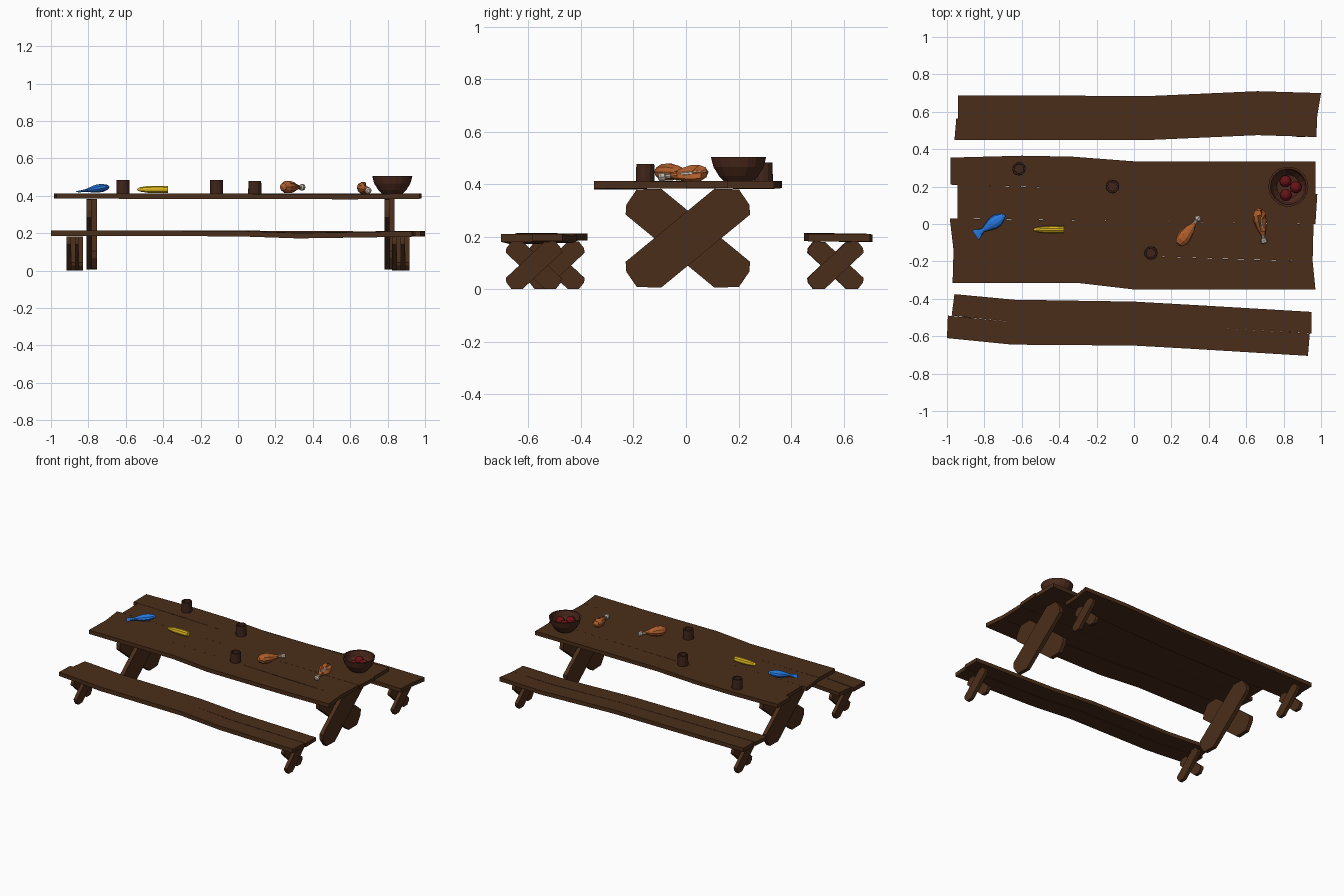
import bpy, bmesh
from math import sin, cos, pi, radians
from mathutils import Vector, Matrix

if "Cube" in bpy.data.objects:
    bpy.data.objects.remove(bpy.data.objects["Cube"])


def material(name, r, g, b):
    m = bpy.data.materials.new(name)
    m.diffuse_color = (r, g, b, 1)
    m.use_nodes = True
    m.node_tree.nodes["Principled BSDF"].inputs["Base Color"].default_value = m.diffuse_color
    return m


WOOD = material("wood", .07, .027, .01)
CUP = material("cup_wood", .05, .018, .01)
BOWL = material("bowl_wood", .07, .022, .012)
BLUE = material("fish_blue", .02, .19, .75)
YELLOW = material("corn_yellow", .72, .47, .015)
MEAT = material("meat", .42, .11, .025)
BONE = material("bone", .58, .5, .42)
RED = material("apple_red", .15, .006, .008)


def finish(bm, name, mat):
    bmesh.ops.remove_doubles(bm, verts=bm.verts, dist=1e-5)
    bmesh.ops.recalc_face_normals(bm, faces=bm.faces)
    me = bpy.data.meshes.new(name)
    bm.to_mesh(me)
    bm.free()
    me.materials.append(mat)
    ob = bpy.data.objects.new(name, me)
    bpy.context.collection.objects.link(ob)
    return ob


def skin(rings, name, mat):
    """Bridge equal-length closed rings and cap both ends."""
    bm = bmesh.new()
    vs = [[bm.verts.new(p) for p in ring] for ring in rings]
    n = len(vs[0])
    for a, b in zip(vs, vs[1:]):
        for i in range(n):
            j = (i + 1) % n
            bm.faces.new((a[i], a[j], b[j], b[i]))
    bm.faces.new(vs[0])
    bm.faces.new(vs[-1])
    return finish(bm, name, mat)


def loft(name, mat, profile, p, q, n=12, squash=1):
    """Round body from p towards q; profile entries (distance, radius[, thickness])."""
    p, q = Vector(p), Vector(q)
    m = Matrix.Translation(p) @ (q - p).to_track_quat('Z', 'Y').to_matrix().to_4x4()
    rings = []
    for t, r, *h in profile:
        h = h[0] if h else r * squash
        r, h = max(r, .0005), max(h, .0005)
        rings.append([m @ Vector((r * cos(2 * pi * i / n), h * sin(2 * pi * i / n), t))
                      for i in range(n)])
    return skin(rings, name, mat)


def plank(name, thick, sections):
    """Board through cross-sections (x_low, y_low, x_high, y_high, z_top)."""
    skin([[(xa, ya, z), (xb, yb, z), (xb, yb, z - thick), (xa, ya, z - thick)]
          for xa, ya, xb, yb, z in sections], name, WOOD)


def crossed_legs(name, x, y, z, scale, angle, thick):
    """Two chamfered boards crossing in the yz plane."""
    half = [(-.198, -.081), (-.268, -.02), (-.262, .05), (-.24, .081)]
    outline = half + [(-a, -b) for a, b in half]
    outline = outline[:4] + outline[4:]
    c, s = cos(radians(angle)), sin(radians(angle))
    for side in (-1, 1):
        pts = [(y + side * scale * (a * c - b * s), z + scale * (a * s + b * c))
               for a, b in outline]
        x0 = x if side > 0 else x - thick
        skin([[(xx, *pt) for pt in pts] for xx in (x0, x0 + thick)],
             f"{name}_{'a' if side < 0 else 'b'}", WOOD)


# Table top boards
plank("table_board_back", .027, [(-.98, .21, -.98, .355, .413), (-.6, .2, -.6, .365, .413),
      (-.33, .19, -.33, .36, .412), (0, .18, 0, .335, .41), (.97, .16, .97, .335, .412)])
plank("table_board_inner_back", .026, [(-.945, .03, -.945, .21, .412), (0, .015, 0, .18, .411),
      (.97, 0, .98, .16, .412)])
plank("table_board_inner_front", .026, [(-.965, -.14, -.985, .03, .412), (0, -.17, 0, .015, .411),
      (.955, -.2, .96, 0, .411)])
plank("table_board_front", .028, [(-.97, -.315, -.965, -.14, .413), (-.3, -.315, -.3, -.15, .411),
      (0, -.35, 0, -.17, .411), (.6, -.35, .6, -.19, .409), (.97, -.35, .955, -.2, .412)])

# Bench boards
plank("back_bench_outer_board", .028, [(-.94, .565, -.94, .687, .212), (.1, .567, .1, .685, .212),
      (.66, .59, .66, .71, .208), (.98, .58, 1, .70, .211)])
plank("back_bench_inner_board", .028, [(-.96, .45, -.95, .565, .214), (.1, .45, .1, .567, .213),
      (.66, .475, .66, .59, .21), (.975, .465, .98, .58, .211)])
plank("front_bench_inner_board", .027, [(-.975, -.49, -.96, -.375, .213), (-.64, -.525, -.64, -.405, .213),
      (0, -.53, 0, -.415, .212), (.32, -.55, .32, -.433, .203), (.95, -.585, .95, -.47, .211)])
plank("front_bench_outer_board", .029, [(-1, -.61, -.995, -.49, .215), (-.65, -.645, -.64, -.525, .214),
      (0, -.65, 0, -.53, .212), (.32, -.668, .32, -.55, .201), (.93, -.705, .94, -.585, .21)])

# Legs
crossed_legs("table_leg_left", -.783, .007, .195, 1, 39.4, .028)
crossed_legs("table_leg_right", .81, .007, .195, 1, 39.4, .028)
for name, x, y in (("front_bench_leg_left", -.893, -.492), ("front_bench_leg_right", .848, -.58),
                   ("back_bench_leg_left", -.852, .567), ("back_bench_leg_right", .893, .57)):
    crossed_legs(name, x, y, .0915, .46, 43, .024)

# Cups
for i, (x, y, h) in enumerate(((-.615, .295, .073), (-.115, .2, .073), (.09, -.155, .067))):
    loft(f"cup_{i + 1}", CUP, [(0, 0), (0, .036), (h, .034), (h, .025), (.012, .024), (.012, 0)],
         (x, y, .411), (x, y, 1))

# Fruit bowl with apples
loft("bowl", BOWL, [(0, 0), (0, .055), (.02, .075), (.055, .097), (.094, .107), (.094, .096),
                    (.055, .085), (.025, .062), (.014, 0)], (.825, .2, .411), (.825, .2, 1), 18)
for i, (x, y) in enumerate(((.81, .228), (.865, .197), (.812, .155))):
    ball = [(.032 - .03 * cos(pi * k / 6), .032 * sin(pi * k / 6)) for k in range(7)]
    loft(f"apple_{i + 1}", RED, ball, (x, y, .43), (x, y, 1), 10)

# Corn cob
loft("corn_cob", YELLOW, [(0, 0), (0, .018), (.06, .0195), (.11, .018), (.15, .012), (.163, .006), (.166, 0)],
     (-.373, -.03, .434), (-.54, -.03, .434), 10, 1.05)

# Fish
loft("fish", BLUE, [(0, .004, .004), (.012, .018, .013), (.045, .034, .022), (.08, .034, .022),
                    (.115, .022, .015), (.143, .011, .009), (.165, .019, .006), (.193, .034, .004)],
     (-.69, .048, .448), (-.85, -.062, .422), 10)

# Drumsticks
LEG = [(0, 0), (.01, .022), (.035, .036), (.065, .038), (.1, .029), (.125, .019), (.147, .012), (.15, 0)]
STICK = [(.025, .01), (.165, .009), (.172, .017), (.187, .018), (.194, .009)]
for i, (p, q) in enumerate((((.235, -.115, .447), (.35, .04, .445)),
                            ((.665, .085, .447), (.696, -.095, .428)))):
    meat = loft(f"drumstick_meat_{i + 1}", MEAT, LEG, p, q, 10, .9)
    loft(f"drumstick_bone_{i + 1}", BONE, STICK, p, q, 8)
    if i:  # bite taken out of the second one, exposing the bone
        a, d = Vector(p), (Vector(q) - Vector(p)).normalized()
        for v in meat.data.vertices:
            axis = a + d * (v.co - a).dot(d)
            if (v.co - Vector((.712, .02, .463))).length < .042:
                v.co = axis + (v.co - axis) * .22
